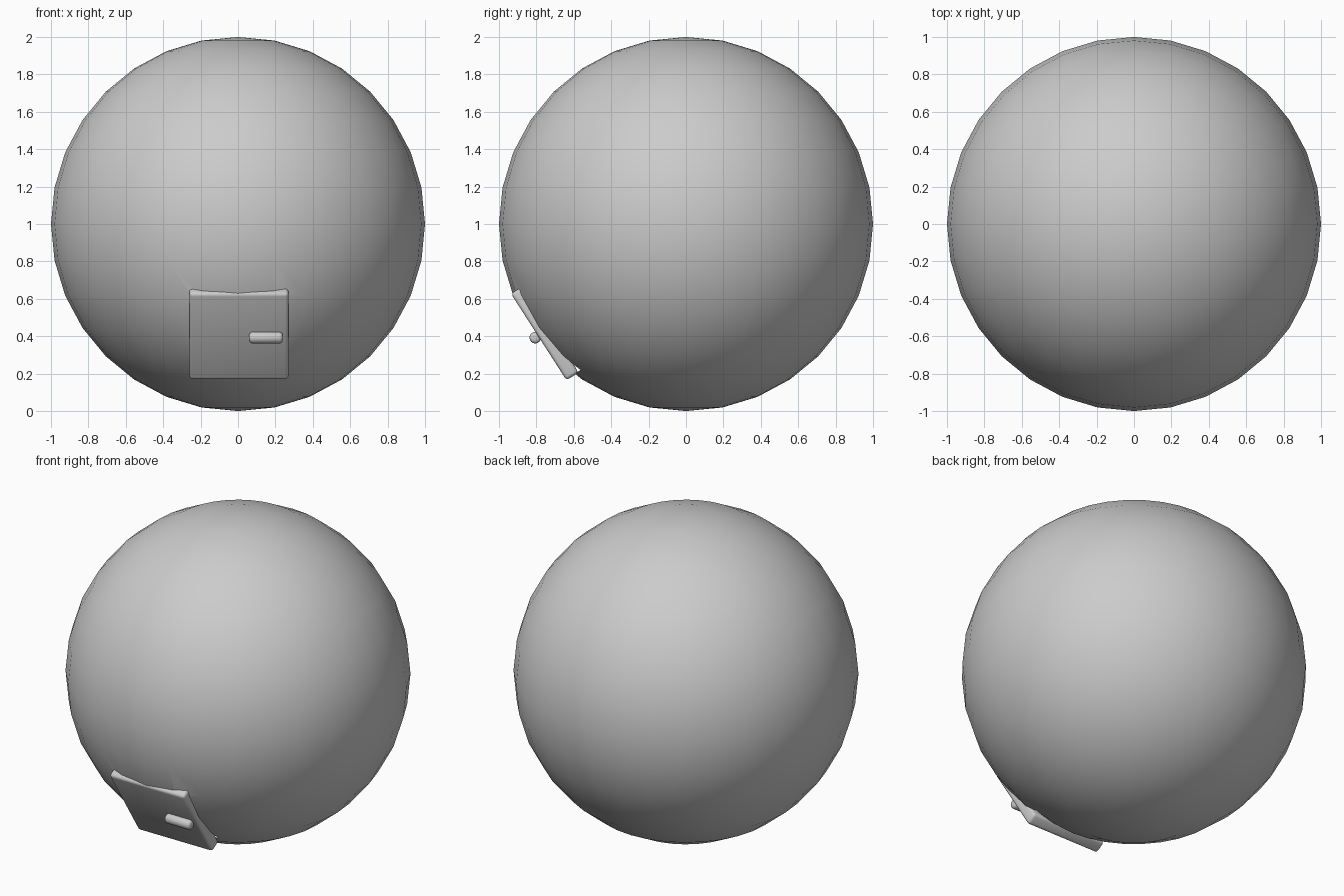
import bpy
from math import radians, sin, cos, pi

if "Cube" in bpy.data.objects:
    bpy.data.objects.remove(bpy.data.objects["Cube"])

TILT = radians(32.7)


def tilted(n, t):
    """Hull-centred point: n = depth along hatch normal (inward), t = up along hatch."""
    return (n * cos(TILT) - t * sin(TILT), 1 + n * sin(TILT) + t * cos(TILT))


def box(name, x, n0, n1, t0, t1, width):
    y, z = tilted((n0 + n1) / 2, (t0 + t1) / 2)
    bpy.ops.mesh.primitive_cube_add(size=1, location=(x, y, z), rotation=(TILT, 0, 0))
    ob = bpy.context.object
    ob.name = name
    ob.scale = (width, n1 - n0, t1 - t0)
    bpy.ops.object.transform_apply(location=False, rotation=False, scale=True)
    return ob


def rounded(ob, width, segments):
    m = ob.modifiers.new("round", "BEVEL")
    m.width, m.segments = width, segments
    m.limit_method = "ANGLE"
    bpy.context.view_layer.objects.active = ob
    bpy.ops.object.modifier_apply(modifier=m.name)
    bpy.ops.object.shade_smooth_by_angle(angle=radians(40))


# round body
bpy.ops.mesh.primitive_uv_sphere_add(segments=32, ring_count=16, radius=1, location=(0, 0, 1))
body = bpy.context.object
body.name = "round_body"
bpy.ops.object.shade_smooth_by_angle(angle=radians(30))

# doorway recess behind the hatch
cutter = box("doorway_cutter", 0.005, -1.1, -0.86, -0.352, 0.165, 0.51)
m = body.modifiers.new("doorway", "BOOLEAN")
m.operation, m.object, m.solver = "DIFFERENCE", cutter, "EXACT"
bpy.context.view_layer.objects.active = body
bpy.ops.object.modifier_apply(modifier=m.name)
bpy.data.objects.remove(cutter)

# hatch door
rounded(box("hatch_door", 0.005, -0.989, -0.912, -0.358, 0.192, 0.53), 0.018, 3)

# door handle
bpy.ops.mesh.primitive_cylinder_add(vertices=16, radius=0.031, depth=0.18,
                                    location=(0.149, -0.806, 0.392), rotation=(0, pi / 2, 0))
handle = bpy.context.object
handle.name = "door_handle"
rounded(handle, 0.018, 3)
